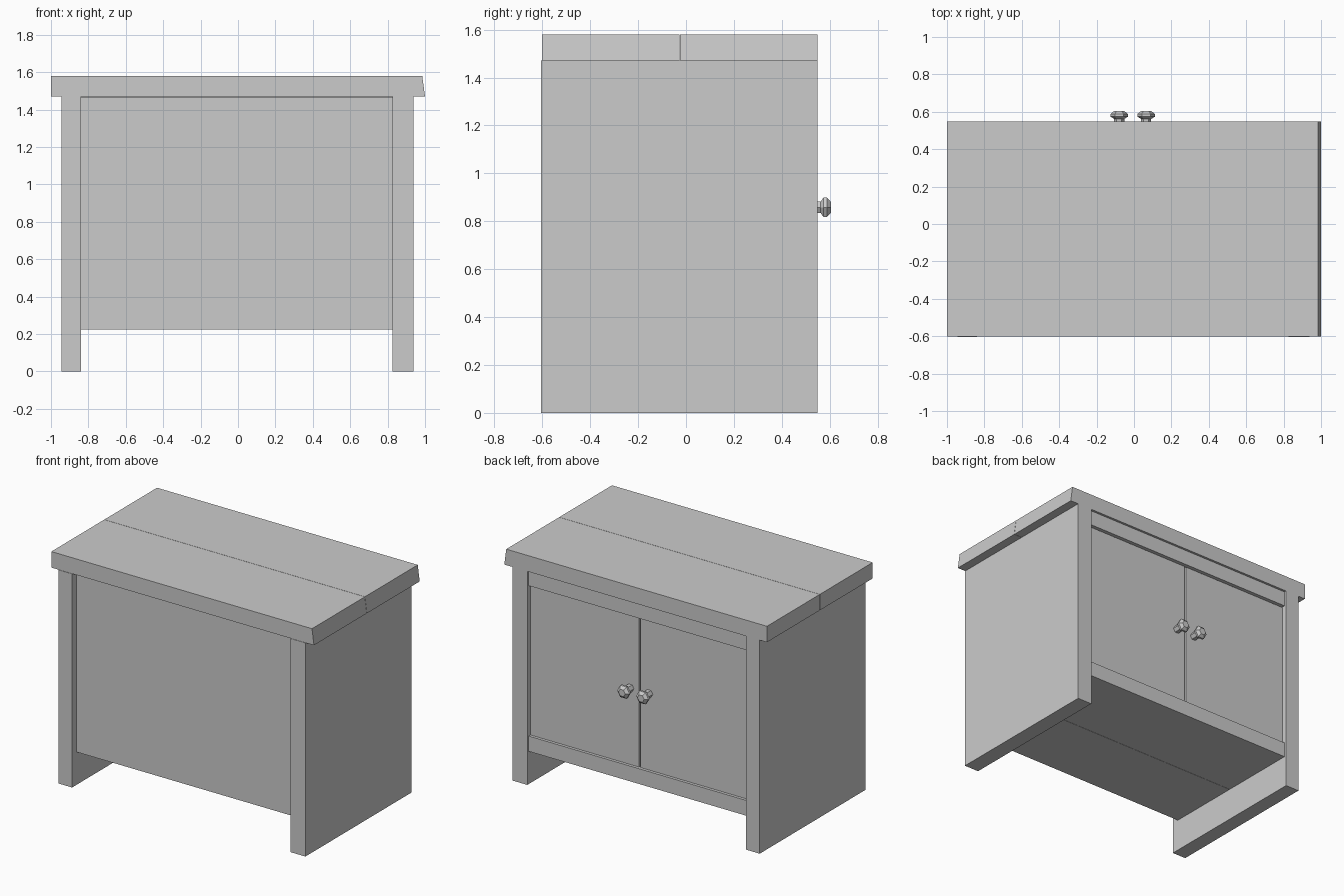
import bpy, bmesh, math
from mathutils import Matrix

cube = bpy.data.objects.get("Cube")
if cube:
    bpy.data.objects.remove(cube, do_unlink=True)

grey = bpy.data.materials.new("plain grey")
grey.use_nodes = True
COLOUR = (0.6, 0.6, 0.6, 1)
grey.diffuse_color = COLOUR
grey.node_tree.nodes["Principled BSDF"].inputs["Base Color"].default_value = COLOUR


def finish(name, bm):
    bmesh.ops.recalc_face_normals(bm, faces=bm.faces)
    mesh = bpy.data.meshes.new(name)
    bm.to_mesh(mesh)
    bm.free()
    mesh.materials.append(grey)
    obj = bpy.data.objects.new(name, mesh)
    bpy.context.collection.objects.link(obj)
    return obj


def box(name, x, y, z, slant=0):
    """Box from ranges; slant pulls in the top edge of the +x end."""
    bm = bmesh.new()
    bmesh.ops.create_cube(bm, size=1)
    for v in bm.verts:
        end = v.co.x > 0 and v.co.z > 0
        v.co = [r[int(c > 0)] for r, c in zip((x, y, z), v.co)]
        if end:
            v.co.x -= slant
    return finish(name, bm)


def knob(name, x, z):
    """Six-sided turned knob pointing along +y."""
    profile = [(0.50, 0.027), (0.562, 0.027), (0.574, 0.047),
               (0.588, 0.047), (0.605, 0.026)]
    bm = bmesh.new()
    rings = []
    for y, r in profile:
        rings.append([bm.verts.new((x + r * math.cos(k * math.pi / 3), y,
                                    z + r * math.sin(k * math.pi / 3)))
                      for k in range(6)])
    for a, b in zip(rings, rings[1:]):
        for k in range(6):
            n = (k + 1) % 6
            bm.faces.new((a[k], a[n], b[n], b[k]))
    bm.faces.new(rings[0])
    bm.faces.new(rings[-1])
    return finish(name, bm)


FRONT, BACK = -0.605, 0.548
SPLIT = -0.027
TOP, UNDER, FLOOR = 1.58, 1.47, 0.225
INNER = (-0.84, 0.825)

# Two-plank top with a slanted end
box("top_plank_front", (-1, 1), (-0.602, SPLIT - 0.001), (UNDER, TOP), 0.015)
box("top_plank_back", (-1, 1), (SPLIT + 0.001, BACK), (UNDER, TOP), 0.015)

# Side panels down to the ground
box("side_panel_right", (-0.945, INNER[0]), (FRONT, BACK), (0, UNDER))
box("side_panel_left", (INNER[1], 0.937), (FRONT, BACK), (0, UNDER))

# Plain recessed panel and two floor boards
box("plain_panel", INNER, (-0.555, -0.5), (FLOOR, UNDER - 0.003))
box("floor_board_front", INNER, (-0.5, SPLIT - 0.001), (FLOOR, 0.3))
box("floor_board_back", INNER, (SPLIT + 0.001, 0.45), (FLOOR, 0.3))

# Rails above and below the doors
box("top_rail", INNER, (0.45, 0.532), (1.365, UNDER))
box("bottom_rail", INNER, (0.45, 0.532), (FLOOR, 0.33))

# Pair of doors with a narrow gap, and their knobs
MID = -0.007
box("door_right", (INNER[0], MID - 0.006), (0.45, 0.512), (0.33, 1.36))
box("door_left", (MID + 0.006, INNER[1]), (0.45, 0.512), (0.33, 1.36))
knob("knob_right", MID - 0.072, 0.858)
knob("knob_left", MID + 0.072, 0.858)
